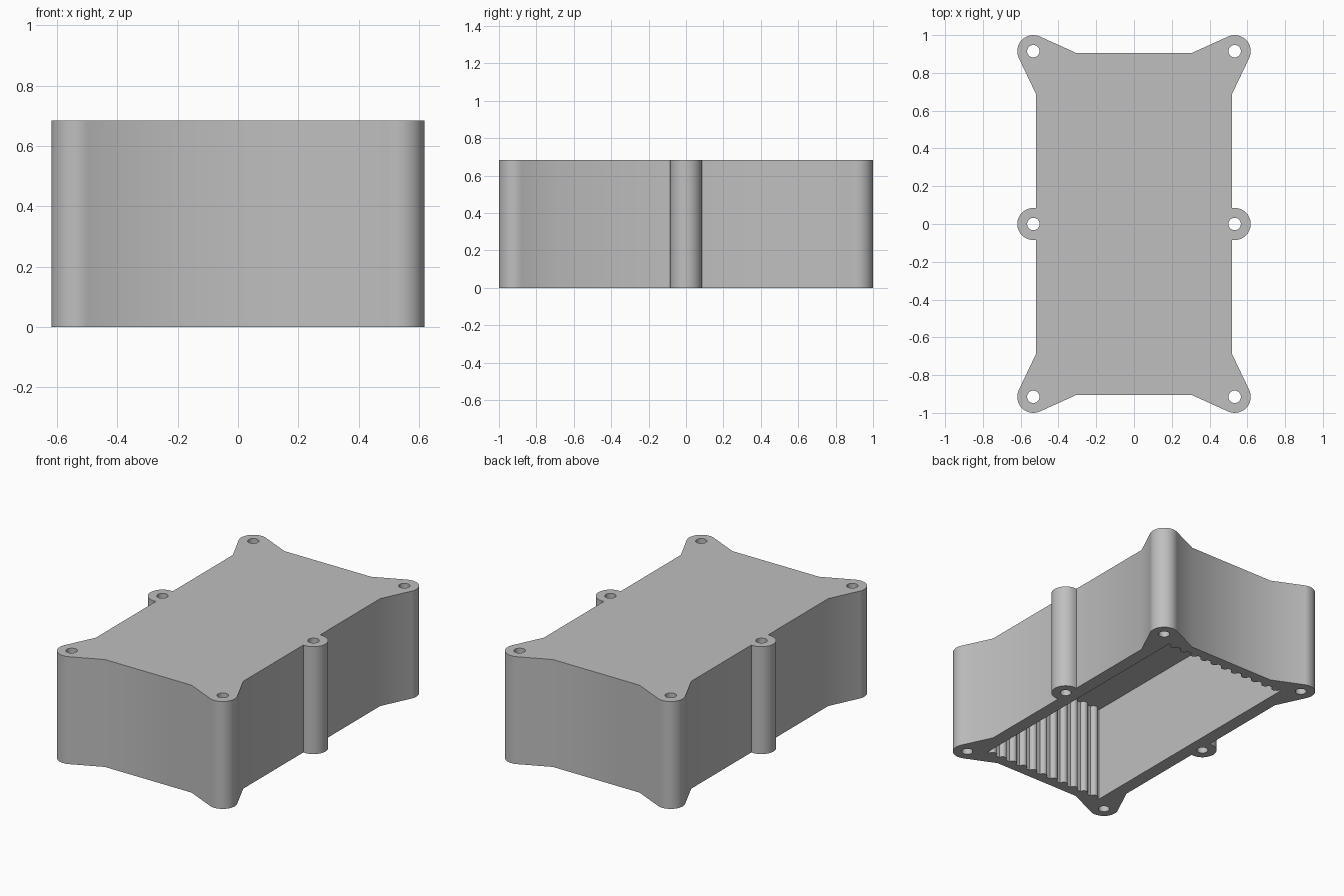
import bpy, bmesh
from math import sin, cos, pi, acos, atan2, hypot

cube = bpy.data.objects.get("Cube")
if cube:
    bpy.data.objects.remove(cube)

HEIGHT, ROOF = 0.685, 0.07
BODY_X, BODY_Y = 0.52, 0.905
BOSS_X, BOSS_Y, BOSS_R, HOLE_R = 0.533, 0.915, 0.085, 0.033
INNER_X, INNER_Y, RIBS, RIB_R = 0.435, 0.845, 11, 0.025

grey = bpy.data.materials.new("plain grey")
grey.use_nodes = True
COLOUR = (0.52, 0.52, 0.52, 1)
grey.diffuse_color = COLOUR
grey.node_tree.nodes["Principled BSDF"].inputs["Base Color"].default_value = COLOUR


def prism(name, points, z0, z1):
    """Extrude a closed counter-clockwise profile from z0 to z1."""
    bm = bmesh.new()
    face = bm.faces.new([bm.verts.new((x, y, z0)) for x, y in points])
    top = bmesh.ops.extrude_face_region(bm, geom=[face])["geom"]
    verts = [v for v in top if isinstance(v, bmesh.types.BMVert)]
    bmesh.ops.translate(bm, verts=verts, vec=(0, 0, z1 - z0))
    bmesh.ops.recalc_face_normals(bm, faces=bm.faces)
    mesh = bpy.data.meshes.new(name)
    bm.to_mesh(mesh)
    bm.free()
    mesh.materials.append(grey)
    obj = bpy.data.objects.new(name, mesh)
    bpy.context.collection.objects.link(obj)
    return obj


def arc(cx, cy, r, a0, a1, n):
    return [(cx + r * cos(a0 + (a1 - a0) * i / n), cy + r * sin(a0 + (a1 - a0) * i / n))
            for i in range(n + 1)]


def tangent_angle(px, py, side):
    """Angle on the corner boss where a line from (px, py) touches it."""
    dx, dy = px - BOSS_X, py - BOSS_Y
    return atan2(dy, dx) + side * acos(BOSS_R / hypot(dx, dy))


# Outer outline: one quarter, mirrored twice
flare_side, flare_end = (BODY_X, 0.69), (0.305, BODY_Y)
a0 = tangent_angle(*flare_side, 1)
a1 = tangent_angle(*flare_end, -1) % (2 * pi)
quarter = arc(BOSS_X, 0, BOSS_R, 0, pi / 2, 12) + [(BODY_X, BOSS_R), flare_side]
quarter += arc(BOSS_X, BOSS_Y, BOSS_R, a0, a1, 20) + [flare_end]
half = quarter + [(-x, y) for x, y in reversed(quarter)]
outline = half + [(x, -y) for x, y in reversed(half[1:-1])]
case = prism("case", outline, 0, HEIGHT)

# Cavity open at the bottom, with round upright ribs on both end walls
pitch = 2 * INNER_X / RIBS
end = [(INNER_X, INNER_Y)]
for i in range(RIBS):
    end += arc(INNER_X - pitch * (i + 0.5), INNER_Y, RIB_R, 0, -pi, 8)
end.append((-INNER_X, INNER_Y))
cavity = end + [(-x, -y) for x, y in end]
cutters = [prism("cavity_cutter", cavity, -0.1, HEIGHT - ROOF)]

# Screw holes through all six bosses
for x in (-BOSS_X, BOSS_X):
    for y in (-BOSS_Y, 0, BOSS_Y):
        ring = arc(x, y, HOLE_R, 0, 2 * pi, 24)[:-1]
        cutters.append(prism("hole_cutter", ring, -0.1, HEIGHT + 0.1))

bpy.ops.object.select_all(action="DESELECT")
case.select_set(True)
bpy.context.view_layer.objects.active = case
for cutter in cutters:
    cutter.hide_render = True
    mod = case.modifiers.new("cut", "BOOLEAN")
    mod.operation, mod.solver, mod.object = "DIFFERENCE", "EXACT", cutter
    bpy.ops.object.modifier_apply(modifier=mod.name)
    bpy.data.objects.remove(cutter)

bpy.ops.object.shade_smooth_by_angle(angle=pi / 6)
